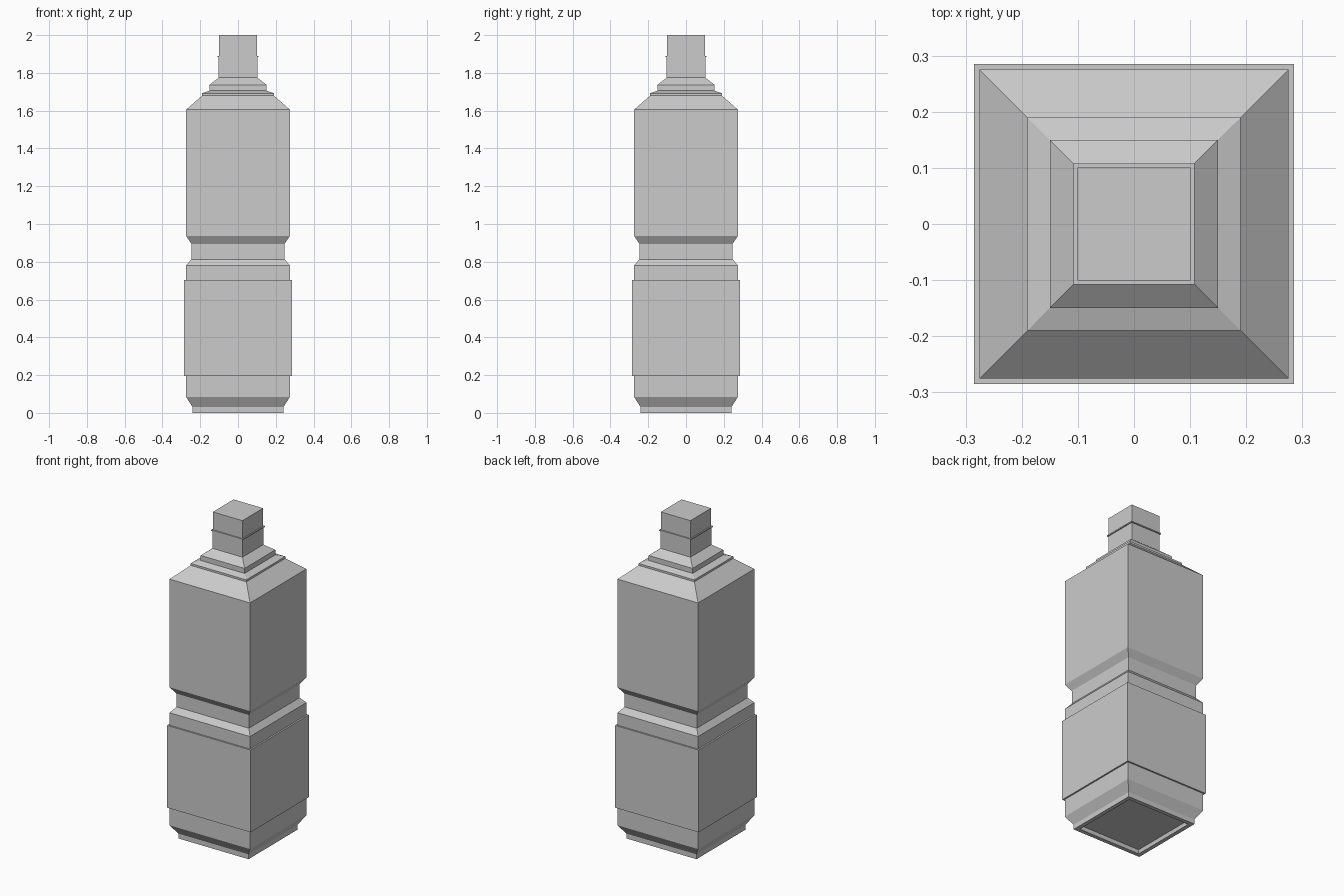
import bpy, bmesh

if "Cube" in bpy.data.objects:
    bpy.data.objects.remove(bpy.data.objects["Cube"])


def square_stack(name, profile, closed=False):
    """Skin square rings through (half_width, z) points; cap the ends or close the loop."""
    bm = bmesh.new()
    rings = [[bm.verts.new((sx * h, sy * h, z))
              for sx, sy in ((-1, -1), (1, -1), (1, 1), (-1, 1))]
             for h, z in profile]
    pairs = list(zip(rings, rings[1:]))
    if closed:
        pairs.append((rings[-1], rings[0]))
    else:
        bm.faces.new(rings[0][::-1])
        bm.faces.new(rings[-1])
    for a, b in pairs:
        for i in range(4):
            j = (i + 1) % 4
            bm.faces.new((a[i], a[j], b[j], b[i]))
    bmesh.ops.recalc_face_normals(bm, faces=bm.faces)
    mesh = bpy.data.meshes.new(name)
    bm.to_mesh(mesh)
    bm.free()
    obj = bpy.data.objects.new(name, mesh)
    bpy.context.collection.objects.link(obj)
    return obj


# Bottle body: recessed base, foot, waist groove, stepped shoulder and neck
square_stack("bottle_body", [
    (0.21, 0.022), (0.215, 0.0), (0.24, 0.0), (0.24, 0.03),
    (0.275, 0.085), (0.275, 0.78),
    (0.247, 0.813), (0.247, 0.895),
    (0.275, 0.937), (0.275, 1.605),
    (0.19, 1.68), (0.19, 1.692),
    (0.15, 1.706), (0.15, 1.737),
    (0.106, 1.772), (0.102, 1.775), (0.102, 1.885),
])

# Label sleeve wrapped round the lower body
square_stack("label_sleeve", [
    (0.274, 0.195), (0.285, 0.195), (0.285, 0.703), (0.274, 0.703),
], closed=True)

# Thin collar ring under the cap
square_stack("neck_ring", [
    (0.1, 1.883), (0.108, 1.883), (0.108, 1.89), (0.1, 1.89),
], closed=True)

# Screw cap
square_stack("cap", [(0.101, 1.89), (0.101, 2.0)])
